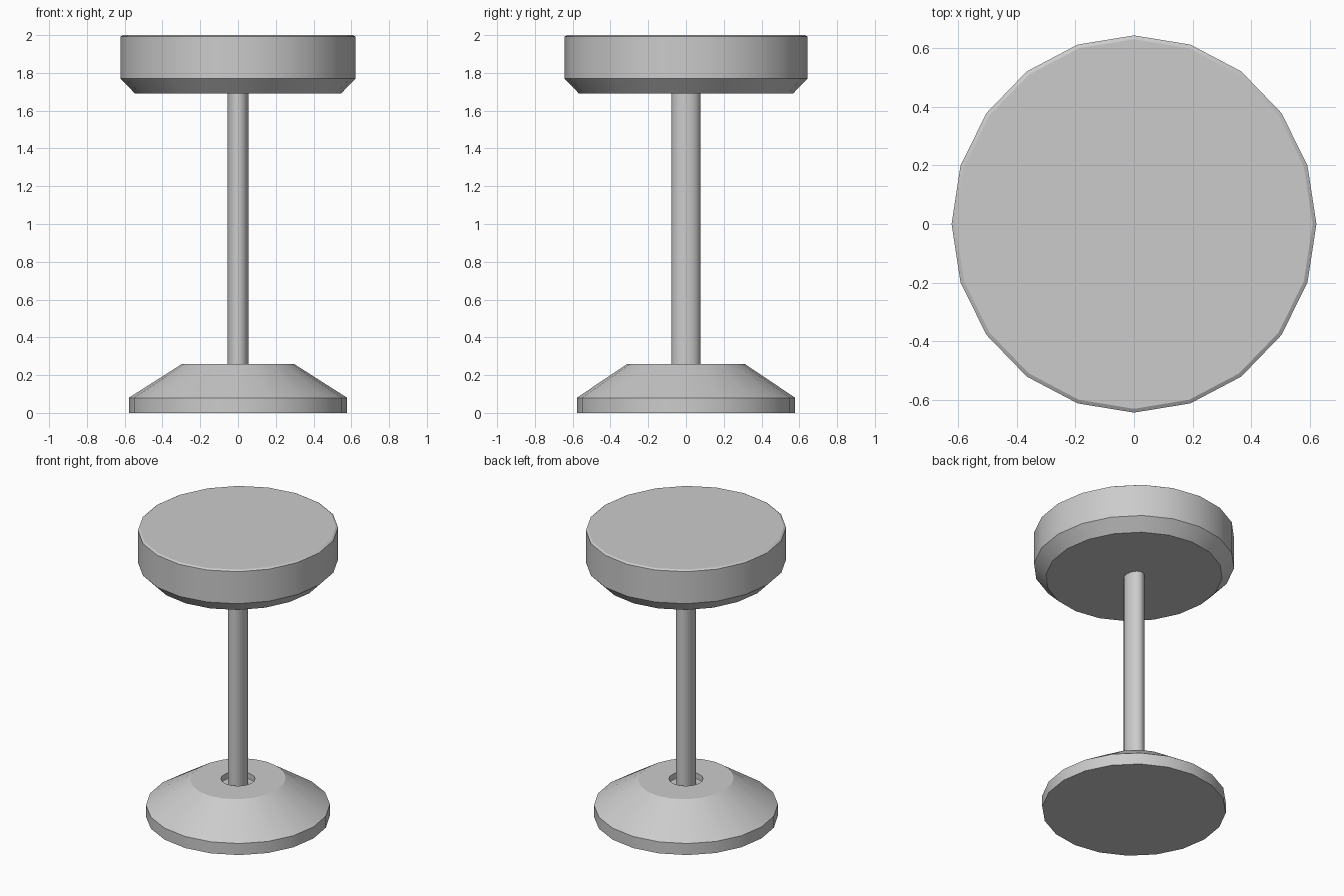
import bpy, bmesh
from math import sin, cos, pi, radians

if "Cube" in bpy.data.objects:
    bpy.data.objects.remove(bpy.data.objects["Cube"])


def lathe(name, rings, sides=20):
    """Stack elliptical rings (rx, ry, z) from bottom to top and cap both ends."""
    bm = bmesh.new()
    loops = [[bm.verts.new((rx * cos(2 * pi * i / sides), ry * sin(2 * pi * i / sides), z))
              for i in range(sides)] for rx, ry, z in rings]
    for a, b in zip(loops, loops[1:]):
        for i in range(sides):
            j = (i + 1) % sides
            bm.faces.new((a[i], a[j], b[j], b[i]))
    bm.faces.new(loops[0][::-1])
    bm.faces.new(loops[-1])
    mesh = bpy.data.meshes.new(name)
    bm.to_mesh(mesh)
    bm.free()
    obj = bpy.data.objects.new(name, mesh)
    bpy.context.collection.objects.link(obj)
    bpy.ops.object.select_all(action='DESELECT')
    obj.select_set(True)
    bpy.context.view_layer.objects.active = obj
    bpy.ops.object.shade_smooth_by_angle(angle=radians(30))
    return obj


# Weighted foot with a shallow socket around the pole
lathe("base", [(0.578, 0.578, 0), (0.578, 0.578, 0.08), (0.295, 0.31, 0.26),
               (0.107, 0.107, 0.26), (0.107, 0.107, 0.22)])

# Pole, slightly oval
lathe("pole", [(0.056, 0.076, 0.215), (0.056, 0.076, 1.70)])

# Round seat with bevelled underside and a fine top edge
lathe("seat", [(0.547, 0.568, 1.692), (0.622, 0.643, 1.77),
               (0.622, 0.643, 1.992), (0.609, 0.63, 2.0)])
